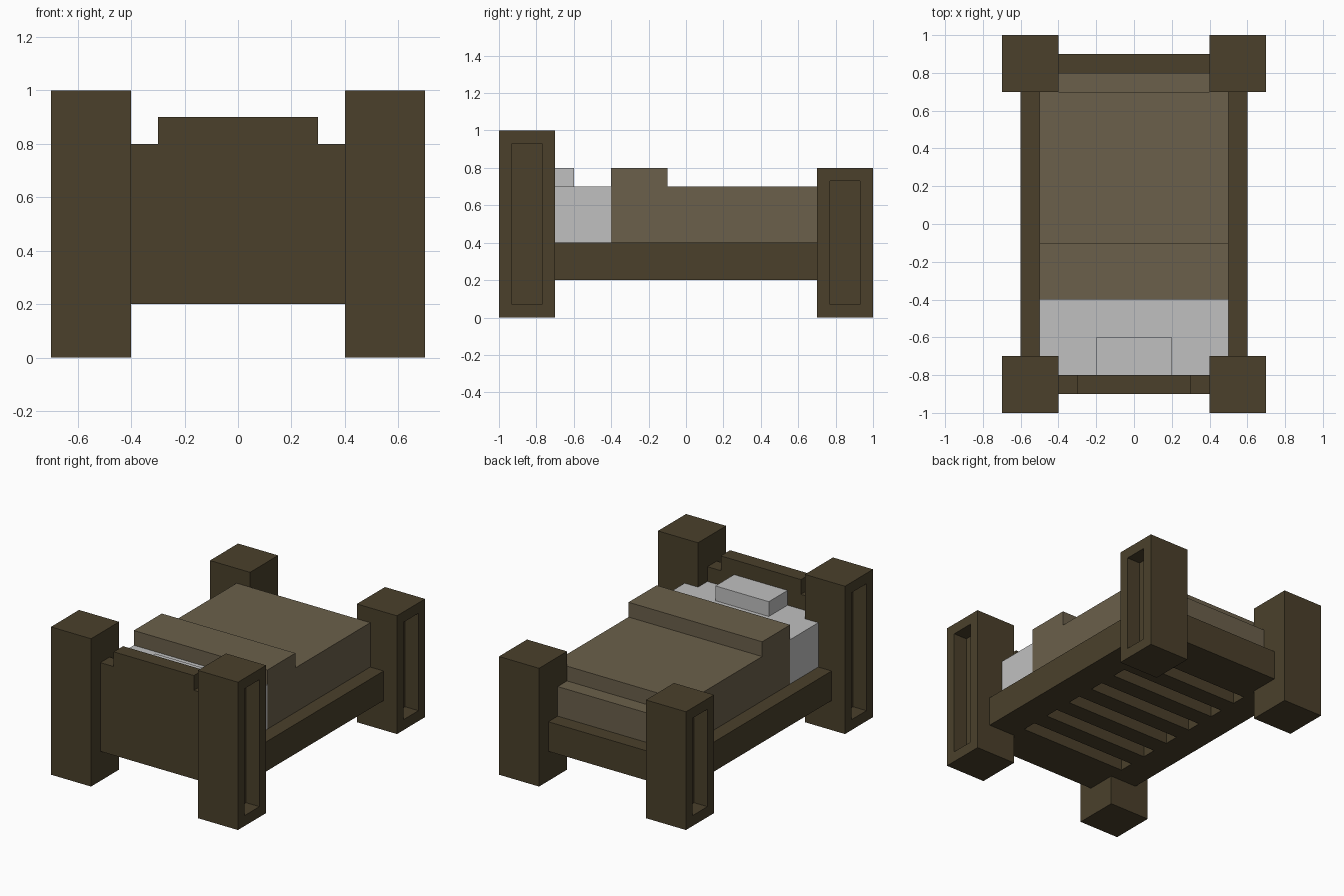
import bpy, bmesh
from mathutils import Vector

cube = bpy.data.objects.get("Cube")
if cube:
    bpy.data.objects.remove(cube, do_unlink=True)


def material(name, rgb):
    m = bpy.data.materials.new(name)
    m.use_nodes = True
    m.diffuse_color = (*rgb, 1)
    m.node_tree.nodes["Principled BSDF"].inputs["Base Color"].default_value = (*rgb, 1)
    return m


wood = material("dark wood", (0.069, 0.051, 0.024))
cloth = material("tan blanket", (0.147, 0.117, 0.070))
linen = material("pale linen", (0.53, 0.53, 0.53))


def finish(name, bm, mat):
    bmesh.ops.recalc_face_normals(bm, faces=bm.faces)
    mesh = bpy.data.meshes.new(name)
    bm.to_mesh(mesh)
    bm.free()
    mesh.materials.append(mat)
    obj = bpy.data.objects.new(name, mesh)
    bpy.context.collection.objects.link(obj)
    return obj


def add_box(bm, x, y, z):
    made = bmesh.ops.create_cube(bm, size=1)["verts"]
    for v in made:
        v.co = Vector([(lo + hi) / 2 + c * (hi - lo)
                       for c, (lo, hi) in zip(v.co, (x, y, z))])


def box(name, mat, x, y, z):
    bm = bmesh.new()
    add_box(bm, x, y, z)
    return finish(name, bm, mat)


def prism(name, mat, points, step):
    """Extrude a flat outline of 3D points along step."""
    bm = bmesh.new()
    face = bm.faces.new([bm.verts.new(p) for p in points])
    out = bmesh.ops.extrude_face_region(bm, geom=[face], use_keep_orig=True)["geom"]
    bmesh.ops.translate(bm, vec=step, verts=[g for g in out if isinstance(g, bmesh.types.BMVert)])
    return finish(name, bm, mat)


# Corner posts, each with a sunken panel on its outer side
def post(name, side, y, height):
    bm = bmesh.new()
    add_box(bm, sorted((side * 0.4, side * 0.7)), y, (0, height))
    bm.normal_update()
    outer = [f for f in bm.faces if f.normal.x * side > 0.9]
    bmesh.ops.inset_individual(bm, faces=outer, thickness=0.1)
    bmesh.ops.translate(
        bm, vec=(0, 0, 0), verts=outer[0].verts)
    panel = bmesh.ops.extrude_face_region(bm, geom=outer)["geom"]
    bmesh.ops.translate(bm, vec=(-side * 0.1, 0, 0),
                        verts=[g for g in panel if isinstance(g, bmesh.types.BMVert)])
    bmesh.ops.delete(bm, geom=[f for f in outer if f.is_valid], context='FACES_ONLY')
    return finish(name, bm, wood)


for label, side in (("left", 1), ("right", -1)):
    post(f"front_{label}_post", side, (-1, -0.7), 1)
    post(f"back_{label}_post", side, (0.7, 1), 0.8)
    box(f"{label}_rail", wood, sorted((side * 0.4, side * 0.6)), (-0.7, 0.7), (0.2, 0.4))

# Headboard with a raised middle, and a low footboard
half = [(0.4, 0.2), (0.4, 0.8), (0.3, 0.8), (0.3, 0.9)]
outline = half + [(-x, z) for x, z in reversed(half)]
prism("headboard", wood, [(x, -0.9, z) for x, z in outline], (0, 0.1, 0))
box("footboard", wood, (-0.4, 0.4), (0.8, 0.9), (0.2, 0.4))

# Slatted base: two wide end boards and five slats between the gaps
bm = bmesh.new()
for y in ((-0.8, -0.6), (0.6, 0.8)):
    add_box(bm, (-0.4, 0.4), y, (0.2, 0.4))
for i in range(5):
    start = -0.5 + 0.22 * i
    add_box(bm, (-0.4, 0.4), (start, start + 0.12), (0.2, 0.4))
finish("slatted_base", bm, wood)

# Mattress head and pillow
box("mattress", linen, (-0.5, 0.5), (-0.7, -0.4), (0.4, 0.7))
box("mattress_end", linen, (-0.4, 0.4), (-0.8, -0.7), (0.4, 0.7))
box("pillow", linen, (-0.2, 0.2), (-0.8, -0.6), (0.7, 0.8))

# Blanket with a thick folded top, tucked in at the foot
fold = [(-0.4, 0.4), (-0.4, 0.8), (-0.1, 0.8), (-0.1, 0.7), (0.7, 0.7), (0.7, 0.4)]
prism("blanket", cloth, [(-0.5, y, z) for y, z in fold], (1, 0, 0))
box("blanket_foot", cloth, (-0.4, 0.4), (0.7, 0.8), (0.4, 0.6))
